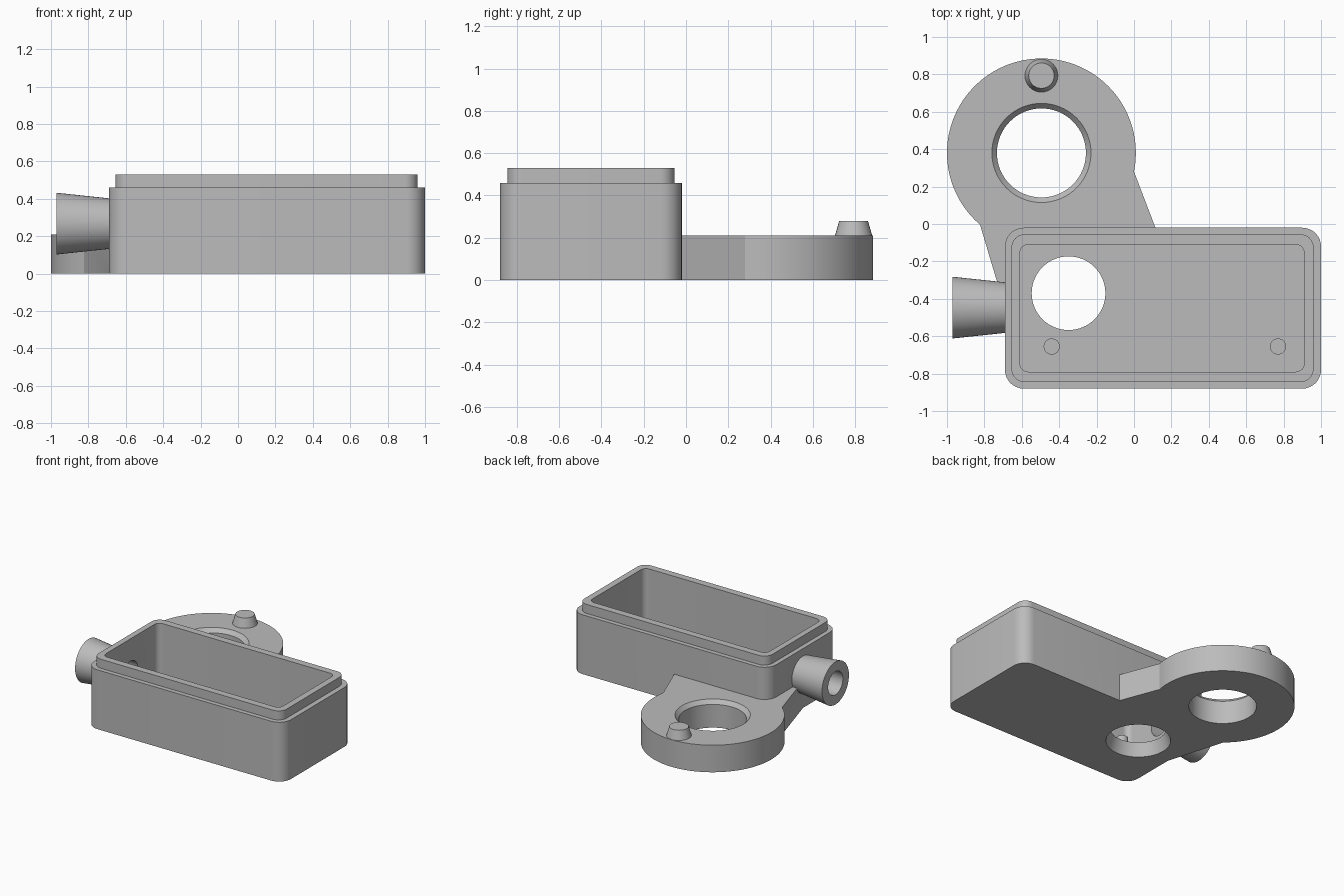
import bpy, bmesh
from math import cos, sin, pi, atan2, radians

cube = bpy.data.objects.get("Cube")
if cube:
    bpy.data.objects.remove(cube, do_unlink=True)

grey = bpy.data.materials.new("plain grey")
grey.use_nodes = True
colour = (0.5, 0.5, 0.5, 1)
grey.diffuse_color = colour
grey.node_tree.nodes["Principled BSDF"].inputs["Base Color"].default_value = colour


def circle(x, y, r, n=64):
    return [(x + r * cos(2 * pi * i / n), y + r * sin(2 * pi * i / n)) for i in range(n)]


def rounded_rect(x0, x1, y0, y1, r, n=8):
    corners = [(x1 - r, y1 - r), (x0 + r, y1 - r), (x0 + r, y0 + r), (x1 - r, y0 + r)]
    return [(cx + r * cos(pi / 2 * (q + i / n)), cy + r * sin(pi / 2 * (q + i / n)))
            for q, (cx, cy) in enumerate(corners) for i in range(n + 1)]


def loft(name, sections):
    """Skin a stack of (outline, z) sections and cap both ends."""
    bm = bmesh.new()
    rings = [[bm.verts.new((x, y, z)) for x, y in outline] for outline, z in sections]
    for a, b in zip(rings, rings[1:]):
        for i in range(len(a)):
            j = (i + 1) % len(a)
            bm.faces.new((a[i], a[j], b[j], b[i]))
    bm.faces.new(rings[0][::-1])
    bm.faces.new(rings[-1])
    bmesh.ops.recalc_face_normals(bm, faces=bm.faces)
    mesh = bpy.data.meshes.new(name)
    bm.to_mesh(mesh)
    bm.free()
    mesh.materials.append(grey)
    obj = bpy.data.objects.new(name, mesh)
    bpy.context.collection.objects.link(obj)
    return obj


def activate(obj):
    bpy.ops.object.select_all(action='DESELECT')
    obj.select_set(True)
    bpy.context.view_layer.objects.active = obj


def combine(obj, tool, operation, keep=False):
    mod = obj.modifiers.new(operation, 'BOOLEAN')
    mod.object, mod.operation, mod.solver = tool, operation, 'EXACT'
    activate(obj)
    bpy.ops.object.modifier_apply(modifier=mod.name)
    if not keep:
        bpy.data.objects.remove(tool, do_unlink=True)


def lay_along_x(obj, y, z):
    """Turn a part built along z so that it runs along x."""
    for v in obj.data.vertices:
        a, b, c = v.co
        v.co = (c, y + a, z + b)


# Open box with a stepped rim
outer = rounded_rect(-0.69, 1.0, -0.88, -0.02, 0.1)
rim = rounded_rect(-0.655, 0.96, -0.845, -0.055, 0.07)
inner = rounded_rect(-0.61, 0.91, -0.79, -0.11, 0.045)
floor = 0.1
housing = loft("housing", [(outer, 0), (outer, 0.46), (rim, 0.46),
                           (rim, 0.53), (inner, 0.53), (inner, floor)])

# Round lug with an arm running into the box walls
cx, cy, r = -0.495, 0.38, 0.505
start = atan2(-0.1, 0.495)
end = 2 * pi + atan2(-0.38, -0.325)
arc = [(cx + r * cos(start + (end - start) * i / 60),
        cy + r * sin(start + (end - start) * i / 60)) for i in range(61)]
lug_outline = arc + [(-0.69, -0.45), (-0.65, -0.45), (-0.65, -0.06), (0.13, -0.06)]
lug = loft("lug", [(lug_outline, 0), (lug_outline, 0.21)])
combine(housing, lug, 'UNION')

# Lug hole, chamfered at the top
small, big = circle(cx, cy, 0.238), circle(cx, cy, 0.265)
combine(housing, loft("lug_hole", [(small, -0.1), (small, 0.18), (big, 0.21), (big, 0.3)]),
        'DIFFERENCE')

# Tapered hole in the box floor
wide, narrow = circle(-0.35, -0.37, 0.228), circle(-0.35, -0.37, 0.197)
combine(housing, loft("floor_hole", [(wide, -0.1), (wide, 0), (narrow, floor), (narrow, 0.2)]),
        'DIFFERENCE')

# Flared side tube, bored through into the box
tube = loft("side_tube", [(circle(0, 0, 0.165), -0.97), (circle(0, 0, 0.131), -0.65)])
bore = loft("bore", [(circle(0, 0, 0.09), -1.1), (circle(0, 0, 0.09), -0.5)])
for part in (tube, bore):
    lay_along_x(part, -0.447, 0.267)
combine(tube, bore, 'DIFFERENCE', keep=True)
combine(housing, bore, 'DIFFERENCE')

# Tapered peg on the lug
peg = loft("peg", [(circle(cx, 0.793, 0.091, 32), 0.2), (circle(cx, 0.793, 0.068, 32), 0.28)])

# Locating posts on the box floor
posts = [loft(name, [(circle(x, -0.655, 0.043, 32), floor - 0.02),
                     (circle(x, -0.655, 0.043, 32), 0.18)])
         for name, x in (("right_post", -0.44), ("left_post", 0.77))]

for part in [housing, tube, peg] + posts:
    activate(part)
    bpy.ops.object.shade_smooth_by_angle(angle=radians(25))
